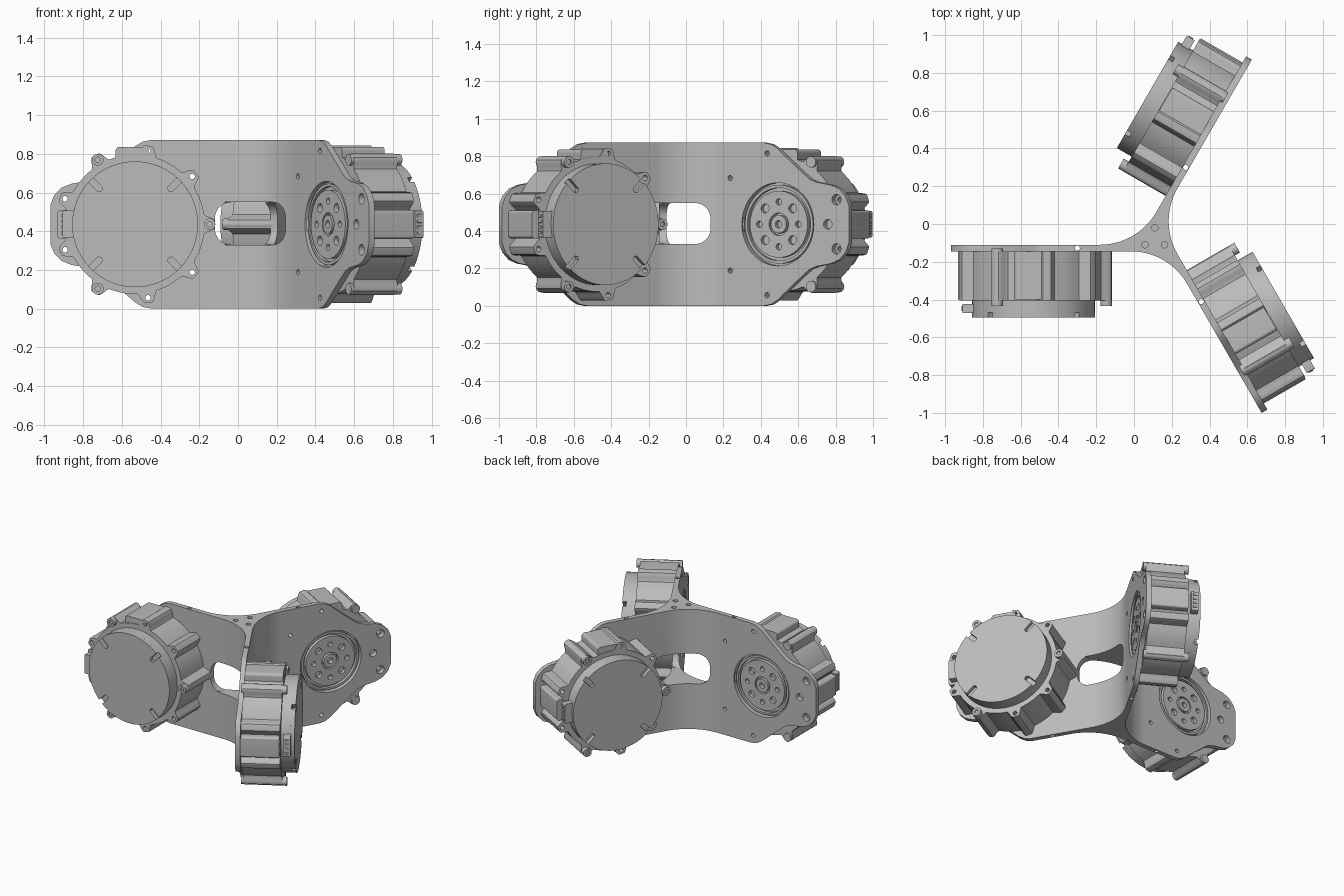
import bpy, bmesh
from math import sin, cos, radians, sqrt
from mathutils import Matrix

if "Cube" in bpy.data.objects:
    bpy.data.objects.remove(bpy.data.objects["Cube"])

HUB = Matrix.Translation((0.11, -0.08, 0))
UPRIGHT = Matrix.Rotation(radians(90), 4, 'X')   # profile y -> height, depth -> front
MX, MZ = -0.642, 0.436                           # motor axis relative to hub
HEIGHT = 2 * MZ

metal = bpy.data.materials.new("grey metal")
metal.use_nodes = True
colour = (0.5, 0.5, 0.5, 1)
metal.diffuse_color = colour
metal.node_tree.nodes["Principled BSDF"].inputs["Base Color"].default_value = colour


def polar(r, deg, x=MX, y=MZ):
    return (x + r * cos(radians(deg)), y + r * sin(radians(deg)))


def circle(p, r, n=24):
    return [polar(r, 360 * i / n, *p) for i in range(n)]


def arc(p, r, a, b, n=10):
    return [polar(r, a + (b - a) * i / n, *p) for i in range(n + 1)]


def round_rect(x0, x1, y0, y1, r):
    corners = [(x1 - r, y1 - r, 0), (x0 + r, y1 - r, 90), (x0 + r, y0 + r, 180), (x1 - r, y0 + r, 270)]
    return [p for x, y, a in corners for p in arc((x, y), r, a, a + 90)]


def slab(name, loops, d0, d1, matrix=UPRIGHT):
    """Solid from an outline and its holes, between two depths."""
    cu = bpy.data.curves.new(name, 'CURVE')
    cu.dimensions, cu.fill_mode, cu.extrude = '2D', 'BOTH', (d1 - d0) / 2
    for loop in loops:
        sp = cu.splines.new('POLY')
        sp.points.add(len(loop) - 1)
        for pt, (x, y) in zip(sp.points, loop):
            pt.co = (x, y, 0, 1)
        sp.use_cyclic_u = True
    tmp = bpy.data.objects.new(name, cu)
    bpy.context.collection.objects.link(tmp)
    dg = bpy.context.evaluated_depsgraph_get()
    me = bpy.data.meshes.new_from_object(tmp.evaluated_get(dg))
    bpy.data.objects.remove(tmp)
    bm = bmesh.new()
    bm.from_mesh(me)
    bmesh.ops.remove_doubles(bm, verts=bm.verts, dist=1e-5)
    bmesh.ops.transform(bm, matrix=matrix @ Matrix.Translation((0, 0, (d0 + d1) / 2)), verts=bm.verts)
    bmesh.ops.recalc_face_normals(bm, faces=bm.faces)
    bm.to_mesh(me)
    bm.free()
    me.materials.clear()
    me.materials.append(metal)
    ob = bpy.data.objects.new(name, me)
    bpy.context.collection.objects.link(ob)
    return ob


def activate(ob):
    bpy.ops.object.select_all(action='DESELECT')
    ob.select_set(True)
    bpy.context.view_layer.objects.active = ob


def cut(ob, cutter):
    mod = ob.modifiers.new("cut", 'BOOLEAN')
    mod.operation, mod.object, mod.solver = 'DIFFERENCE', cutter, 'EXACT'
    activate(ob)
    bpy.ops.object.modifier_apply(modifier=mod.name)
    bpy.data.objects.remove(cutter)


def turn(k):
    return Matrix.Rotation(radians(-120 * k), 4, 'Z')


# Three-way hub with filleted inner corners
t = 0.2
R = t * sqrt(3)
star = []
centre = polar(2 * R / sqrt(3), 120, -0.092, -0.03)
arm = [(-0.3, -0.065), (-0.3, -0.03)] + arc(centre, R, 270, 330, 20)
for k in range(3):
    star += [(turn(k) @ Matrix.Translation((x, y, 0))).translation.xy[:] for x, y in arm]
hub = slab("hub", [star], 0, HEIGHT, Matrix())
for k in range(3):
    cut(hub, slab("slot_cutter", [round_rect(-0.23, 0.23, 0.33, 0.55, 0.085)], -0.12, 0.12, turn(k) @ UPRIGHT))
for a in (90, 210, 330):
    cut(hub, slab("hole_cutter", [circle(polar(0.06, a, 0, 0), 0.017)], HEIGHT - 0.1, HEIGHT + 0.1, Matrix()))
hub.matrix_world = HUB

parts = []

# Mounting plate: half outline mirrored about the motor height
half = [(-0.3, MZ), (-0.555, MZ), (-0.6, 0.428), (-0.64, 0.405), (-0.68, 0.37), (-0.8, 0.27), (-0.84, 0.24),
        (-0.88, 0.225), (-0.97, 0.21), (-1.02, 0.19), (-1.06, 0.15), (-1.08, 0.1)]
outline = [(x, MZ + h) for x, h in half] + [(x, MZ - h) for x, h in reversed(half)]
THROUGH = (40, 80, 160, 200, 280, 320)
plate_holes = [circle(polar(0.385, a), 0.028 if a in (160, 200) else 0.014) for a in THROUGH]
plate_holes += [circle((MX, MZ), 0.222, 64), circle((-0.95, MZ), 0.026)]
plate = slab("mounting_plate", [outline] + plate_holes, 0.03, 0.065)
cut(plate, slab("hole_cutter", [circle((-0.41, -0.0475), 0.0135)], -0.1, 1, Matrix()))
parts.append(plate)


# Motor housing with nine bolt lobes
def lobed(deg):
    d = abs((deg + 20) % 40 - 20)
    s = min(1, max(0, (8.5 - d) / 6))
    return 0.36 + 0.052 * s * s * (3 - 2 * s)


body = [polar(lobed(a), a) for a in range(360)]
parts.append(slab("motor_housing", [body] + [circle(polar(0.385, a), 0.014) for a in THROUGH], 0.065, 0.324))
parts.append(slab("housing_side_pad", [round_rect(MX - 0.4, MX - 0.3, MZ - 0.075, MZ + 0.075, 0.015)], 0.065, 0.32))
parts.append(slab("housing_top_pad", [round_rect(MX - 0.1, MX + 0.07, MZ + 0.3, MZ + 0.4, 0.02)], 0.065, 0.32))

# Long bolt posts
for i, a in enumerate((0, 120, 240)):
    p = polar(0.385, a)
    parts.append(slab("bolt_post_%d" % i, [circle(p, 0.03)], 0.05, 0.345))
    parts.append(slab("bolt_head_%d" % i, [circle(p, 0.03), circle(p, 0.014)], 0.345, 0.355))

# Rear cap with four radial notches in its rim
parts.append(slab("cap_base", [circle((MX, MZ), 0.325, 96)], 0.324, 0.388))
notched = []
for a in (45, 135, 225, 315):
    notched += arc((MX, MZ), 0.325, a - 87, a - 3, 24)
    notched += [polar(0.255, a - 3.6), polar(0.245, a), polar(0.255, a + 3.6)]
parts.append(slab("cap_face", [notched], 0.388, 0.415))

# Cable connector at the outer edge of the cap
parts.append(slab("connector", [round_rect(MX - 0.375, MX - 0.29, MZ - 0.07, MZ + 0.07, 0.008)], 0.343, 0.392))
for i in range(4):
    z = MZ - 0.045 + 0.03 * i
    parts.append(slab("connector_pin_%d" % i, [round_rect(MX - 0.381, MX - 0.37, z - 0.008, z + 0.008, 0.003)],
                      0.355, 0.38))

# Output flange seen through the plate opening
parts.append(slab("output_rim", [circle((MX, MZ), 0.21, 64), circle((MX, MZ), 0.195, 64)], 0.042, 0.066))
flange_holes = [circle(polar(0.12, 45 * i), 0.024 if i % 2 else 0.017) for i in range(8)]
parts.append(slab("output_flange", [circle((MX, MZ), 0.178, 64), circle((MX, MZ), 0.06, 32)] + flange_holes,
                  0.04, 0.066))
parts.append(slab("output_shaft", [circle((MX, MZ), 0.048, 32), circle((MX, MZ), 0.02)], 0.037, 0.066))

# Smooth the round walls, then repeat the arm around the hub
for ob in parts + [hub]:
    activate(ob)
    bpy.ops.object.shade_smooth_by_angle(angle=radians(30))
for ob in parts:
    name = ob.name
    for k, side in enumerate(("right", "back_left", "front_left")):
        o = ob if k == 0 else ob.copy()
        if k:
            bpy.context.collection.objects.link(o)
        o.name = side + "_" + name
        o.matrix_world = HUB @ turn(k)
